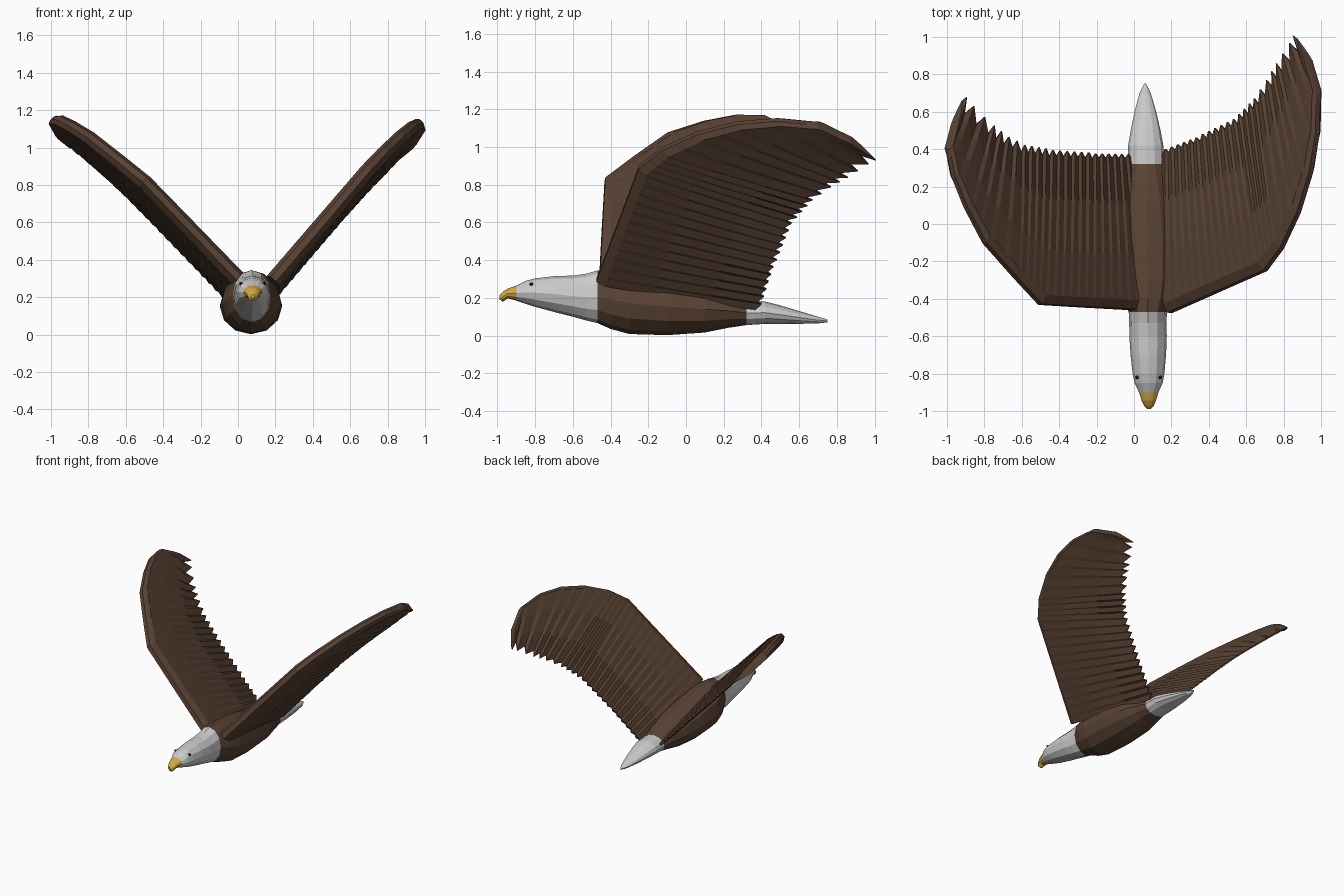
import bpy, bmesh, math
from mathutils import Vector

if "Cube" in bpy.data.objects:
    bpy.data.objects.remove(bpy.data.objects["Cube"])


def material(name, rgb):
    m = bpy.data.materials.new(name)
    m.diffuse_color = (*rgb, 1)
    m.use_nodes = True
    m.node_tree.nodes["Principled BSDF"].inputs["Base Color"].default_value = m.diffuse_color
    return m


BROWN = material("brown_feather", (0.10, 0.055, 0.034))
WHITE = material("white_feather", (0.75, 0.75, 0.75))
YELLOW = material("yellow_beak", (0.65, 0.40, 0.06))
BLACK = material("black_eye", (0.01, 0.01, 0.01))


def loft(name, rings, mat):
    """Skin a list of equal closed rings and cap both ends."""
    bm = bmesh.new()
    vs = [[bm.verts.new(p) for p in r] for r in rings]
    n = len(vs[0])
    for a, b in zip(vs, vs[1:]):
        for i in range(n):
            bm.faces.new((a[i], a[(i + 1) % n], b[(i + 1) % n], b[i]))
    bm.faces.new(vs[0])
    bm.faces.new(vs[-1])
    bmesh.ops.recalc_face_normals(bm, faces=bm.faces)
    me = bpy.data.meshes.new(name)
    bm.to_mesh(me)
    bm.free()
    me.materials.append(mat)
    ob = bpy.data.objects.new(name, me)
    bpy.context.collection.objects.link(ob)
    return ob


def body_part(name, stations, mat, sides=12):
    """Stations are (y, half width, top z, bottom z)."""
    rings = []
    for y, w, top, bot in stations:
        cx = 0.068 - 0.012 * y
        zc, h = (top + bot) / 2, (top - bot) / 2
        rings.append([(cx + w * math.cos(a), y, zc + h * math.sin(a))
                      for a in (2 * math.pi * (i + 0.0) / sides for i in range(sides))])
    return loft(name, rings, mat)


# Beak, head, body and tail share their end rings
beak_end = (-0.90, 0.052, 0.265, 0.185)
neck_end = (-0.47, 0.102, 0.345, 0.066)
tail_start = (0.32, 0.095, 0.185, 0.055)
body_part("beak", [(-0.988, 0.010, 0.215, 0.192), (-0.972, 0.026, 0.232, 0.178),
                   (-0.945, 0.038, 0.249, 0.197), beak_end], YELLOW)
body_part("head", [beak_end, (-0.85, 0.075, 0.29, 0.168), (-0.80, 0.085, 0.303, 0.152),
                   (-0.70, 0.095, 0.315, 0.125), (-0.60, 0.10, 0.318, 0.10),
                   (-0.53, 0.10, 0.328, 0.08), neck_end], WHITE)
body_part("body", [neck_end, (-0.40, 0.135, 0.345, 0.035), (-0.30, 0.16, 0.335, 0.008),
                   (-0.10, 0.167, 0.305, 0.002), (0.10, 0.15, 0.262, 0.016),
                   (0.23, 0.118, 0.22, 0.042), tail_start], BROWN)
body_part("tail", [tail_start, (0.42, 0.094, 0.18, 0.062), (0.50, 0.08, 0.16, 0.062),
                   (0.60, 0.058, 0.13, 0.062), (0.70, 0.03, 0.10, 0.064),
                   (0.75, 0.005, 0.085, 0.07)], WHITE)

# Eyes
for side, sx in (("left", -1), ("right", 1)):
    bpy.ops.mesh.primitive_uv_sphere_add(segments=8, ring_count=6, radius=0.010,
                                         location=(0.078 + sx * 0.062, -0.82, 0.272))
    eye = bpy.context.object
    eye.name = side + "_eye"
    eye.data.materials.append(BLACK)

# Wing section: chord fraction and half thickness
SECTION = [(0.0, 0.018), (0.055, 0.043), (0.35, 0.037), (0.7, 0.022), (1.0, 0.006)]
FEATHERS = [6, 6, 4, 2, 2, 1, 1, 1]


def wing(name, lead, trail, plane):
    """Planar wing whose trailing edge is cut into feather tips."""
    x0, y0, z0, sx, sy = plane

    def on_plane(p):
        return Vector((p[0], p[1], z0 + sx * (p[0] - x0) + sy * (p[1] - y0)))

    L = [on_plane(p) for p in lead]
    T = [on_plane(p) for p in trail]
    nrm = Vector((-sx, -sy, 1)).normalized()
    rings = []

    def station(k, f, ext, ridge):
        a, b = L[k].lerp(L[k + 1], f), T[k].lerp(T[k + 1], f)
        b = b + (b - a).normalized() * ext
        thin = 1 - 0.3 * (k + f) / len(FEATHERS)
        top = [a.lerp(b, c) + nrm * (h * thin + ridge * c) for c, h in SECTION]
        bot = [a.lerp(b, c) - nrm * (h * thin - ridge * c) for c, h in SECTION]
        rings.append(top + bot[::-1])

    for k, count in enumerate(FEATHERS):
        for j in range(count):
            amp = 0.012 + 0.004 * k
            station(k, j / count, -amp, -0.004)
            station(k, (j + 0.72) / count, amp, 0.006)
    station(len(FEATHERS) - 1, 1.0, 0.005, 0)
    return loft(name, rings, BROWN)


# Right wing, swept further back
wing("right_wing",
     [(.19, -.475), (.45, -.36), (.70, -.25), (.79, -.13), (.88, .06), (.945, .27),
      (.98, .48), (.985, .70), (.935, .87)],
     [(.15, .38), (.35, .455), (.55, .55), (.66, .66), (.73, .76), (.78, .845),
      (.82, .90), (.86, .955), (.875, .985)],
     (.19, -.47, .295, 1.225, -.125))

# Left wing, reaching further forward
wing("left_wing",
     [(.03, -.46), (-.25, -.445), (-.50, -.43), (-.64, -.28), (-.80, -.10), (-.90, .09),
      (-.965, .25), (-.995, .40), (-.96, .53)],
     [(-.01, .36), (-.22, .365), (-.45, .38), (-.60, .405), (-.69, .45), (-.77, .51),
      (-.83, .56), (-.89, .62), (-.92, .655)],
     (0, -.46, .31, -1.05, -.23))
